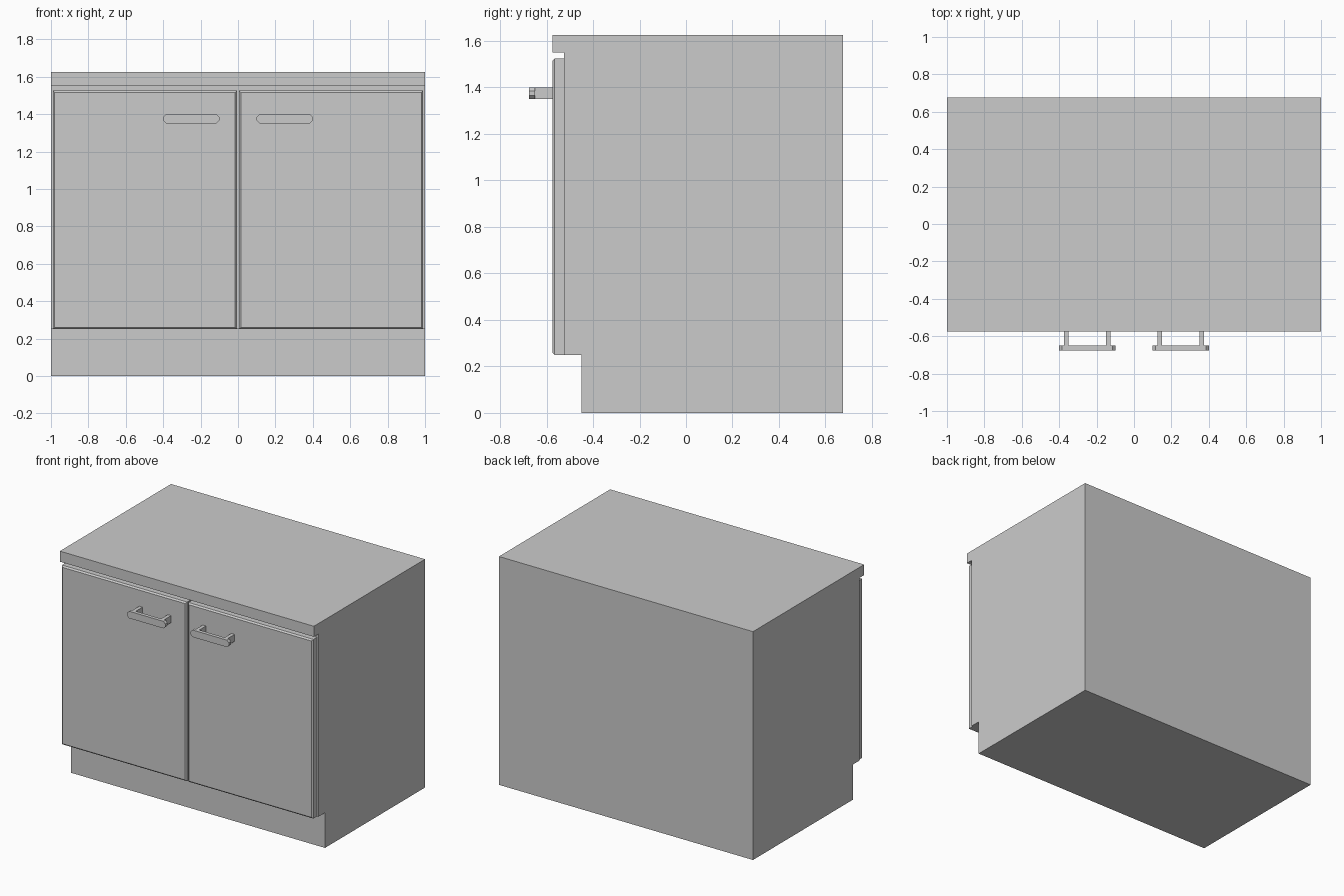
import bpy, bmesh

if "Cube" in bpy.data.objects:
    bpy.data.objects.remove(bpy.data.objects["Cube"])


def prism(name, profile, axis, start, end):
    """Extrude a 2D profile along x (profile is y,z) or y (profile is x,z)."""
    bm = bmesh.new()
    place = (lambda a, b: (start, a, b)) if axis == 'x' else (lambda a, b: (a, start, b))
    face = bm.faces.new([bm.verts.new(place(a, b)) for a, b in profile])
    ext = bmesh.ops.extrude_face_region(bm, geom=[face])
    shift = (end - start, 0, 0) if axis == 'x' else (0, end - start, 0)
    bmesh.ops.translate(bm, vec=shift, verts=[v for v in ext['geom'] if isinstance(v, bmesh.types.BMVert)])
    bmesh.ops.recalc_face_normals(bm, faces=bm.faces)
    mesh = bpy.data.meshes.new(name)
    bm.to_mesh(mesh)
    bm.free()
    obj = bpy.data.objects.new(name, mesh)
    bpy.context.collection.objects.link(obj)
    return obj


def rect(x0, x1, z0, z1):
    return [(x0, z0), (x1, z0), (x1, z1), (x0, z1)]


def chamfer_front(obj, width):
    """Bevel the edges around the front face."""
    bm = bmesh.new()
    bm.from_mesh(obj.data)
    front = min(v.co.y for v in bm.verts)
    edges = [e for e in bm.edges if all(v.co.y < front + 1e-4 for v in e.verts)]
    bmesh.ops.bevel(bm, geom=edges, offset=width, segments=1, affect='EDGES')
    bm.to_mesh(obj.data)
    bm.free()


# Cabinet carcass: toe kick, door recess and overhanging worktop in one profile
prism("cabinet_body", [(-0.45, 0), (0.675, 0), (0.675, 1.625), (-0.575, 1.625),
                       (-0.575, 1.55), (-0.525, 1.55), (-0.525, 0.25), (-0.45, 0.25)],
      'x', -1, 1)

for label, s in (("left", -1), ("right", 1)):
    # Door with chamfered front edge
    door = prism(label + "_door", rect(s * 0.005, s * 0.99, 0.25, 1.525), 'y', -0.575, -0.525)
    chamfer_front(door, 0.01)

    # Handle bar with clipped corners
    c = 0.015
    bar = [(0.1 + c, 1.35), (0.4 - c, 1.35), (0.4, 1.35 + c), (0.4, 1.4 - c),
           (0.4 - c, 1.4), (0.1 + c, 1.4), (0.1, 1.4 - c), (0.1, 1.35 + c)]
    prism(label + "_handle_bar", [(s * x, z) for x, z in bar], 'y', -0.675, -0.65)

    # Handle posts
    for i, x in enumerate((0.125, 0.35)):
        prism(f"{label}_handle_post_{i + 1}", rect(s * x, s * (x + 0.025), 1.35, 1.4), 'y', -0.65, -0.575)
